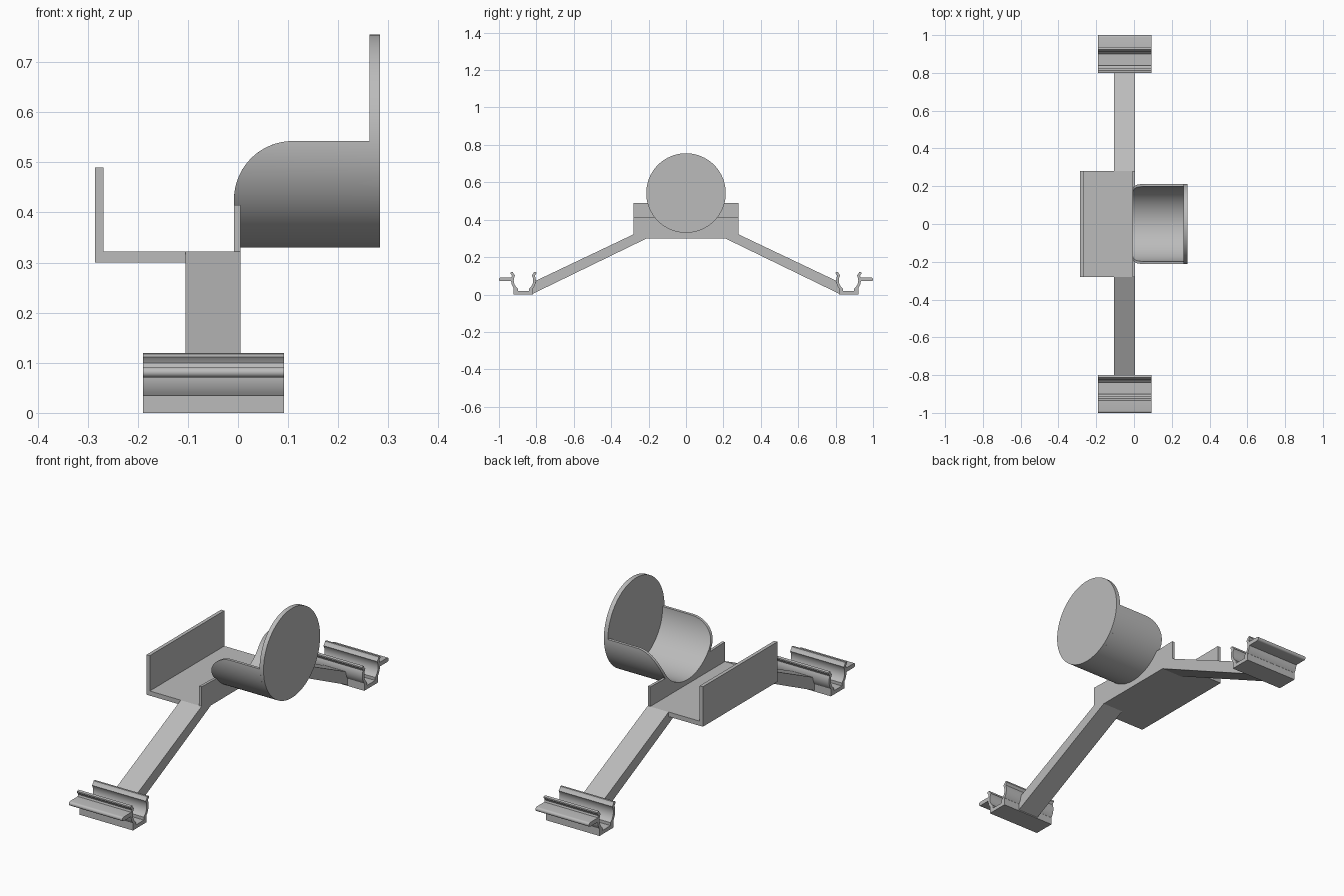
import bpy, bmesh
from math import sin, cos, pi, radians, sqrt

cube = bpy.data.objects.get("Cube")
if cube:
    bpy.data.objects.remove(cube, do_unlink=True)

grey = bpy.data.materials.new("light_grey")
grey.use_nodes = True
GREY = (0.5, 0.5, 0.5, 1)
grey.diffuse_color = GREY
grey.node_tree.nodes["Principled BSDF"].inputs["Base Color"].default_value = GREY


def finish(name, bm, mirror=False):
    """Turn a bmesh into a shaded object, optionally mirrored across y."""
    bmesh.ops.recalc_face_normals(bm, faces=bm.faces)
    mesh = bpy.data.meshes.new(name)
    bm.to_mesh(mesh)
    bm.free()
    mesh.materials.append(grey)
    obj = bpy.data.objects.new(name, mesh)
    bpy.context.collection.objects.link(obj)
    if mirror:
        mod = obj.modifiers.new("Mirror", 'MIRROR')
        mod.use_axis = (False, True, False)
        mod.use_mirror_merge = False
    bpy.ops.object.select_all(action='DESELECT')
    obj.select_set(True)
    bpy.context.view_layer.objects.active = obj
    bpy.ops.object.shade_smooth_by_angle(angle=radians(30))
    return obj


def prism(name, outline, start, end, axis='X', mirror=False):
    """Extrude an outline along x (outline in y, z) or along y (outline in x, z)."""
    bm = bmesh.new()
    place = (lambda p, d: (d, p[0], p[1])) if axis == 'X' else (lambda p, d: (p[0], d, p[1]))
    rings = [[bm.verts.new(place(p, d)) for p in outline] for d in (start, end)]
    for ring in rings:
        bm.faces.new(ring)
    n = len(outline)
    for i in range(n):
        j = (i + 1) % n
        bm.faces.new((rings[0][i], rings[0][j], rings[1][j], rings[1][i]))
    return finish(name, bm, mirror)


def arc(cx, cz, r, a, b, steps):
    angles = [radians(a + (b - a) * i / steps) for i in range(steps + 1)]
    return [(cx + r * cos(t), cz + r * sin(t)) for t in angles]


# Tray: floor with the tall wall
FLOOR, TOP = 0.30, 0.322
prism("tray", [(-0.285, FLOOR), (0.005, FLOOR), (0.005, TOP), (-0.268, TOP),
               (-0.268, 0.49), (-0.285, 0.49)], -0.28, 0.28, 'Y')

# Holder dimensions
CZ, R, INNER = 0.5425, 0.2125, 0.199
BACK, PLATE, FRONT = -0.008, 0.262, 0.283

# Low wall, scooped out under the holder
scoop = [p for p in arc(0, CZ, 0.204, -20, -160, 56) if p[1] < 0.415]
prism("low_wall", [(-0.28, TOP), (0.28, TOP), (0.28, 0.415)] + scoop + [(-0.28, 0.415)],
      BACK, 0.005)

# Round end plate
prism("end_plate", arc(0, CZ, R, 0, 357, 119)[:-1] + [arc(0, CZ, R, 357, 357, 1)[0]],
      PLATE, FRONT)


# Half-pipe cradle with rounded open corners
def rim_x(z, bend=0.117):
    low = CZ - bend
    if z <= low:
        return BACK
    return BACK + bend - sqrt(max(0, bend ** 2 - (z - low) ** 2))


bm = bmesh.new()
rows = []
STEPS = 72
for i in range(STEPS + 1):
    t = -pi / 2 + pi / 2 * sin(-pi / 2 + pi * i / STEPS)
    row = []
    for r, at_rim in ((R, True), (R, False), (INNER, False), (INNER, True)):
        y, z = r * cos(t), CZ + r * sin(t)
        row.append(bm.verts.new((rim_x(z) if at_rim else PLATE + 0.005, y, z)))
    rows.append(row)
for a, b in zip(rows, rows[1:]):
    for k in range(4):
        m = (k + 1) % 4
        bm.faces.new((a[k], a[m], b[m], b[k]))
bm.faces.new(rows[0])
bm.faces.new(rows[-1])
finish("cradle", bm)

# Sloping arms
prism("arm", [(0.21, FLOOR), (0.28, TOP), (0.80, 0.075), (0.812, 0.05),
              (0.825, 0.03), (0.825, 0.001)], -0.105, 0.005, mirror=True)

# Clips: half outline of the C-shaped grip, then reflected about its centre
CY, GZ = 0.869, 0.075
half = [(0.052, 0), (0.052, 0.035)]
half += arc(0, GZ, 0.066, -37, 22, 10)
half += [(0.064, 0.106), (0.069, 0.112), (0.069, 0.118), (0.065, 0.12), (0.056, 0.12), (0.053, 0.112)]
half += arc(0, GZ, 0.052, 32, -55, 14)
half += [(0.03, 0.018)]
outline = [(CY + u, z) for u, z in half] + [(CY - u, z) for u, z in reversed(half)]
prism("clip", outline, -0.19, 0.092, mirror=True)

# Finger tabs with rounded edges
tab = [(CY + 0.06, 0.071)] + arc(0.99, 0.081, 0.01, -90, 90, 8) + [(CY + 0.06, 0.091)]
prism("clip_tab", tab, -0.19, 0.092, mirror=True)
